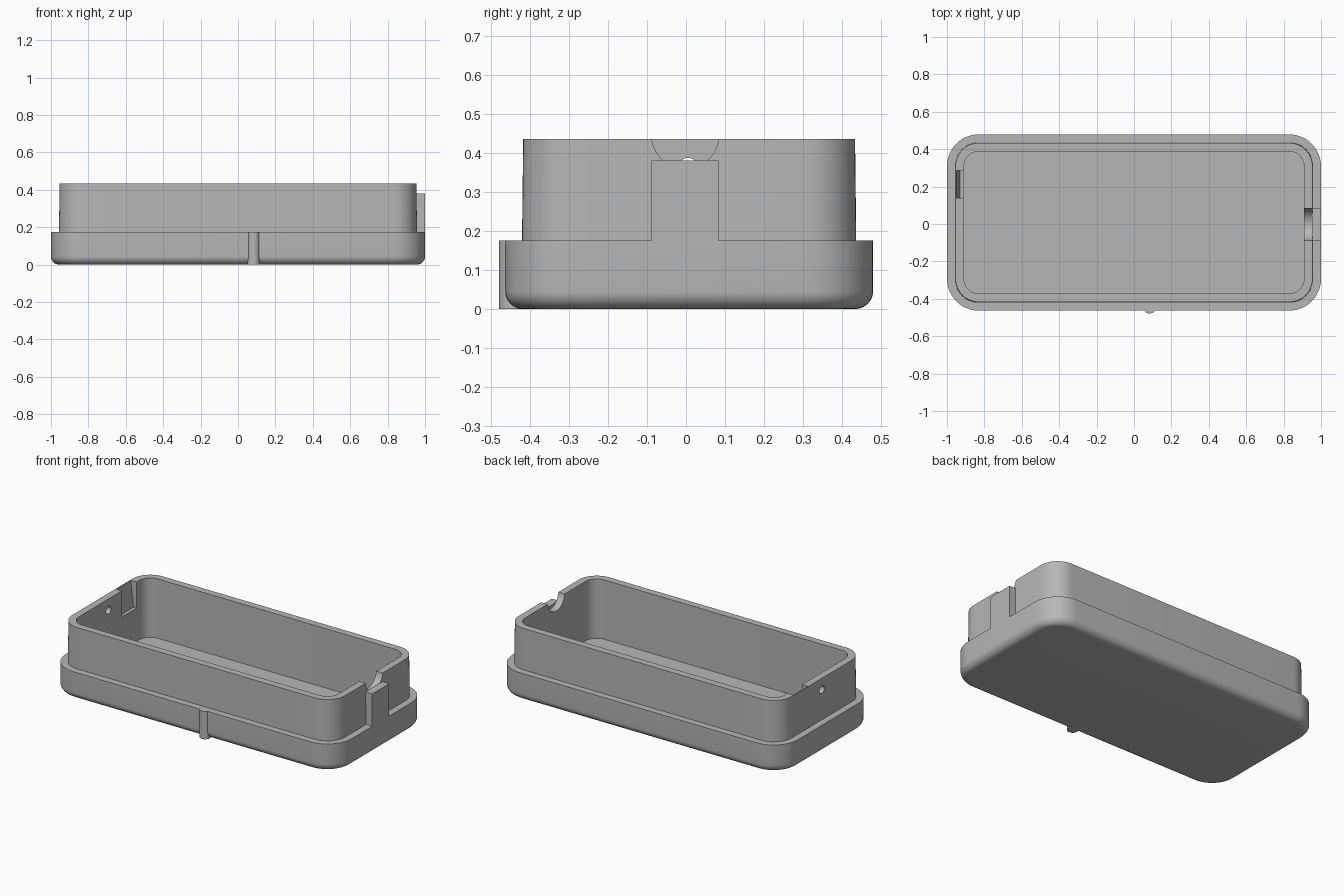
import bpy, bmesh
from math import sin, cos, pi, radians

if "Cube" in bpy.data.objects:
    bpy.data.objects.remove(bpy.data.objects["Cube"], do_unlink=True)

grey = bpy.data.materials.new("light grey plastic")
grey.use_nodes = True
COLOUR = (0.47, 0.47, 0.47, 1)
grey.diffuse_color = COLOUR
grey.node_tree.nodes["Principled BSDF"].inputs["Base Color"].default_value = COLOUR

CY = 0.008        # centre of the box along y
RIM = 0.435       # top of the wall
STEP = 0.175      # top of the outer base


def make_object(name, bm):
    bmesh.ops.recalc_face_normals(bm, faces=bm.faces)
    mesh = bpy.data.meshes.new(name)
    bm.to_mesh(mesh)
    bm.free()
    mesh.materials.append(grey)
    obj = bpy.data.objects.new(name, mesh)
    bpy.context.collection.objects.link(obj)
    return obj


def activate(obj):
    bpy.ops.object.select_all(action='DESELECT')
    obj.select_set(True)
    bpy.context.view_layer.objects.active = obj


def smooth(obj):
    activate(obj)
    bpy.ops.object.shade_smooth_by_angle(angle=radians(30))


def rounded_loop(bm, hx, hy, r, z, seg=12):
    """Ring of vertices on a rounded rectangle."""
    ring = []
    for q, (sx, sy) in enumerate([(1, 1), (-1, 1), (-1, -1), (1, -1)]):
        for i in range(seg + 1):
            a = (q + i / seg) * pi / 2
            ring.append(bm.verts.new((sx * (hx - r) + r * cos(a),
                                      CY + sy * (hy - r) + r * sin(a), z)))
    return ring


def extrude(name, points, axis, start, end):
    """Prism from a 2D outline: axis x takes (y, z), y takes (x, z), z takes (x, y)."""
    place = {"x": lambda p, t: (t, p[0], p[1]),
             "y": lambda p, t: (p[0], t, p[1]),
             "z": lambda p, t: (p[0], p[1], t)}[axis]
    bm = bmesh.new()
    a, b = [[bm.verts.new(place(p, t)) for p in points] for t in (start, end)]
    bm.faces.new(a)
    bm.faces.new(b)
    for i in range(len(points)):
        j = (i + 1) % len(points)
        bm.faces.new((a[i], a[j], b[j], b[i]))
    return make_object(name, bm)


def circle(cx, cy, r, n=48):
    return [(cx + r * cos(2 * pi * i / n), cy + r * sin(2 * pi * i / n)) for i in range(n)]


# Tray: rounded rings lofted up the outside, over the rim and down to the floor
FILLET = 0.045
rings = []
for i in range(9):
    a = i / 8 * pi / 2
    inset = FILLET * (1 - sin(a))
    rings.append((inset, FILLET * (1 - cos(a))))
rings += [(0, STEP), (0.043, STEP), (0.046, RIM), (0.091, RIM), (0.091, 0.06)]
bm = bmesh.new()
loops = [rounded_loop(bm, 1 - d, 0.471 - d, 0.17 - d, z) for d, z in rings]
for low, high in zip(loops, loops[1:]):
    for i in range(len(low)):
        j = (i + 1) % len(low)
        bm.faces.new((low[i], low[j], high[j], high[i]))
bm.faces.new(loops[0])
bm.faces.new(loops[-1])
tray = make_object("tray", bm)

# Cable notch, pin hole and inner latch recess cut from the end walls
cutters = [
    extrude("notch_cutter", circle(-0.002, 0.445, 0.086), "x", 0.86, 0.99),
    extrude("hole_cutter", circle(0.005, 0.363, 0.024, 24), "x", -1.05, -0.85),
    extrude("recess_cutter", [(-0.952, 0.45), (-0.93, 0.27), (-0.88, 0.27), (-0.88, 0.45)],
            "y", 0.14, 0.285),
]
for cutter in cutters:
    cutter.hide_render = True
    mod = tray.modifiers.new(cutter.name, 'BOOLEAN')
    mod.operation = 'DIFFERENCE'
    mod.solver = 'EXACT'
    mod.object = cutter
    activate(tray)
    bpy.ops.object.modifier_apply(modifier=mod.name)
    bpy.data.objects.remove(cutter, do_unlink=True)
smooth(tray)

# Upright tab below the cable notch
extrude("cable_tab", [(-0.088, STEP), (0.083, STEP), (0.083, 0.38), (-0.088, 0.38)],
        "x", 0.951, 1.0)

# Half-round locating rib on the front of the base
smooth(extrude("front_rib", circle(0.084, -0.446, 0.033, 32), "z", 0, STEP))
